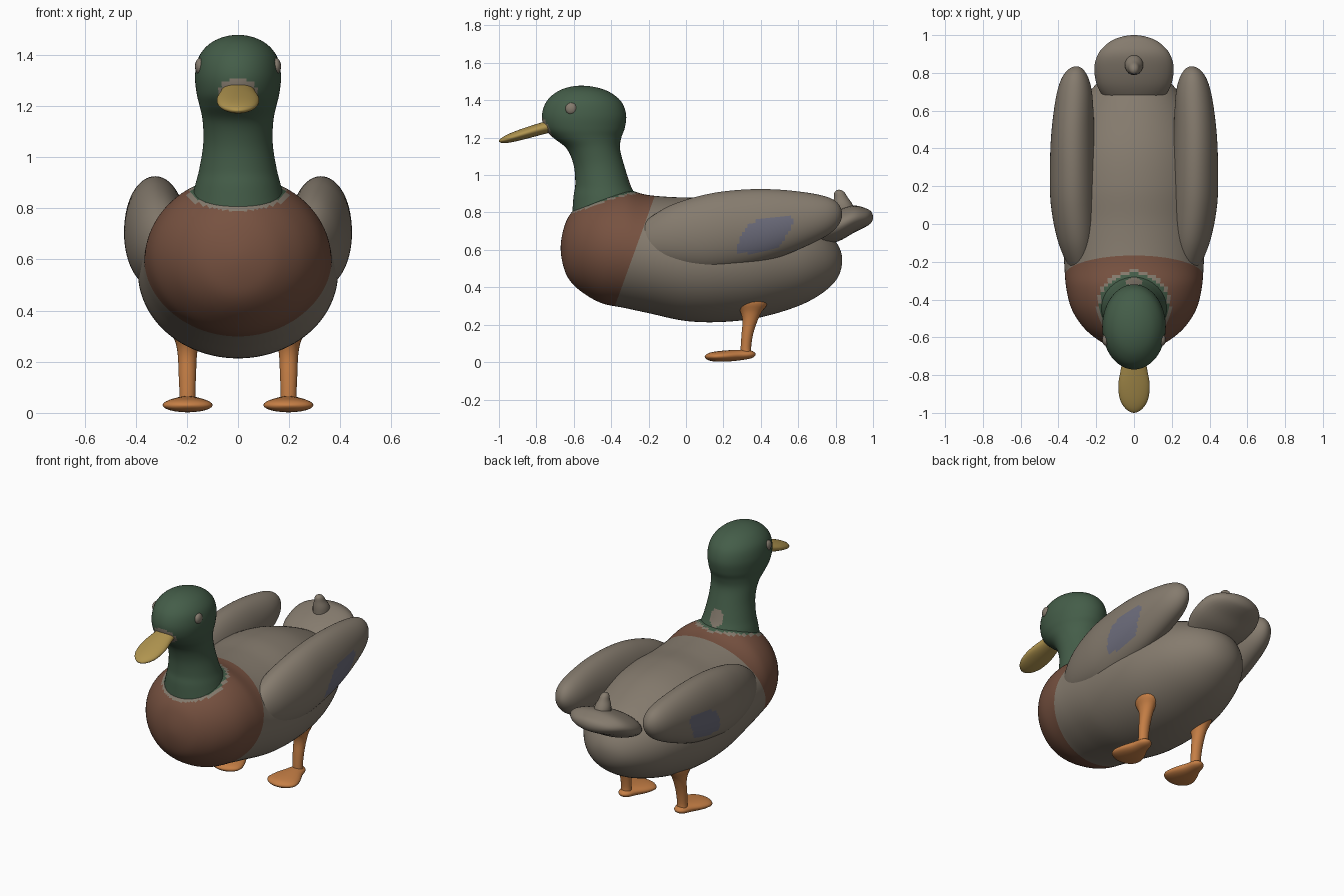
import bpy, bmesh, math
from mathutils import Vector


def material(name, rgb):
    m = bpy.data.materials.new(name)
    m.diffuse_color = (*rgb, 1)
    return m


GREY = material("taupe feather", (0.235, 0.198, 0.155))
BROWN = material("chestnut", (0.185, 0.084, 0.052))
GREEN = material("dark green", (0.058, 0.110, 0.066))
BLUE = material("slate blue", (0.155, 0.155, 0.205))
YELLOW = material("bill yellow", (0.430, 0.295, 0.078))
ORANGE = material("leg orange", (0.560, 0.210, 0.060))


def spline(a, b, c, d, t):
    return [0.5 * (2 * q + (r - p) * t + (2 * p - 5 * q + 4 * r - s) * t * t
                   + (3 * q - p - 3 * r + s) * t ** 3) for p, q, r, s in zip(a, b, c, d)]


def loft(name, sections, mats, sides=32, steps=4, rule=None, cut=None):
    """Smooth skin over ellipses (x, y, z, half width, half depth, tilt); zero width closes a dome."""
    def beyond(end, near):
        return [*near[:3], -near[3], -near[4], near[5]] if end[3] == 0 else end
    s = [beyond(sections[0], sections[1]), *sections, beyond(sections[-1], sections[-2])]
    rows = [spline(*s[i:i + 4], k / steps) for i in range(len(s) - 3) for k in range(steps)]
    rows.append(sections[-1])
    bm = bmesh.new()
    rings = []
    for x, y, z, w, h, tilt in rows:
        a = math.radians(tilt)
        if w < 1e-5:
            rings.append([bm.verts.new((x, y, z))])
            continue
        ring = []
        for k in range(sides):
            t = math.tau * k / sides
            v = h * math.sin(t)
            ring.append(bm.verts.new((x + w * math.cos(t), y + v * math.sin(a), z + v * math.cos(a))))
        rings.append(ring)
    for p, q in zip(rings, rings[1:]):
        for k in range(sides):
            j = (k + 1) % sides
            quad = [p[k % len(p)], p[j % len(p)], q[j % len(q)], q[k % len(q)]]
            bm.faces.new(list(dict.fromkeys(quad)))
    for ring in (rings[0], rings[-1]):
        if len(ring) > 1:
            bm.faces.new(ring)
    bmesh.ops.recalc_face_normals(bm, faces=bm.faces)
    if cut:
        bmesh.ops.bisect_plane(bm, geom=bm.verts[:] + bm.edges[:] + bm.faces[:],
                               plane_co=cut[0], plane_no=cut[1])
    return finish(name, bm, mats, rule)


def finish(name, bm, mats, rule=None):
    for f in bm.faces:
        f.smooth = True
        if rule:
            f.material_index = rule(f.calc_center_median())
    me = bpy.data.meshes.new(name)
    bm.to_mesh(me)
    bm.free()
    for m in mats:
        me.materials.append(m)
    ob = bpy.data.objects.new(name, me)
    bpy.context.collection.objects.link(ob)
    return ob


# Body: chestnut breast ahead of a slanted cut, pale collar around the neck
CUT_CO, CUT_NO = Vector((0, -0.17, 0.88)), Vector((0, 0.58, -0.21))


def body_colour(c):
    r = math.hypot(c.x / 0.183, (c.y + 0.432) / 0.175)
    if c.z > 0.75 and r < 1.07:
        return 2 if r < 0.98 else 0
    return 1 if (c - CUT_CO).dot(CUT_NO) < 0 else 0


body = [(-0.67, 0, 0.61, 0.61), (-0.655, 0.10, 0.51, 0.71), (-0.62, 0.18, 0.435, 0.79),
        (-0.55, 0.265, 0.37, 0.86), (-0.45, 0.33, 0.315, 0.91), (-0.33, 0.36, 0.29, 0.925),
        (-0.2, 0.37, 0.262, 0.893), (0, 0.385, 0.22, 0.88), (0.2, 0.39, 0.215, 0.885),
        (0.4, 0.365, 0.24, 0.86), (0.6, 0.295, 0.30, 0.79), (0.73, 0.21, 0.37, 0.72),
        (0.81, 0.11, 0.45, 0.63), (0.835, 0, 0.545, 0.545)]
loft("body", [(0, y, (b + t) / 2, w, (t - b) / 2, 0) for y, w, b, t in body],
     [GREY, BROWN, GREEN], 96, 8, body_colour, (CUT_CO, CUT_NO))


# Head and neck: one skin, with pale patches at the nape and above the bill
def head_colour(c):
    nape = c.y > -0.4 and math.hypot(c.x / 0.042, (c.z - 0.965) / 0.05) < 1
    brow = c.y < -0.68 and math.hypot(c.x / 0.078, (c.z - 1.255) / 0.052) < 1
    return 1 if nape or brow else 0


head = [(0.76, -0.43, 0.195, 0.18), (0.88, -0.435, 0.17, 0.167), (0.95, -0.445, 0.152, 0.147),
        (1.05, -0.465, 0.136, 0.135), (1.14, -0.495, 0.138, 0.142), (1.20, -0.528, 0.150, 0.182),
        (1.25, -0.542, 0.162, 0.214), (1.32, -0.545, 0.168, 0.225), (1.39, -0.546, 0.154, 0.202),
        (1.44, -0.55, 0.115, 0.148), (1.468, -0.555, 0.062, 0.08), (1.478, -0.56, 0, 0)]
loft("head_and_neck", [(0, y, z, w, h, 90) for z, y, w, h in head], [GREEN, GREY], 64, 6, head_colour)

# Bill
bill = [(-0.70, 1.268, 0.060, 0.034), (-0.76, 1.252, 0.068, 0.033), (-0.85, 1.226, 0.083, 0.031),
        (-0.93, 1.202, 0.074, 0.026), (-0.98, 1.187, 0.042, 0.016), (-1.0, 1.182, 0, 0)]
loft("bill", [(0, y, z, w, h, 0) for y, z, w, h in bill], [YELLOW])

# Tail fan and its curled feather
tail = [(0.62, 0.64, 0.12, 0.06), (0.72, 0.695, 0.19, 0.08), (0.82, 0.733, 0.21, 0.085),
        (0.90, 0.765, 0.190, 0.072), (0.96, 0.773, 0.135, 0.05), (0.99, 0.775, 0.07, 0.03),
        (1.0, 0.775, 0, 0)]
loft("tail", [(0, y, z, w, h, 0) for y, z, w, h in tail], [GREY])
curl = [(0.78, 0.85, 0.050, 0.06), (0.84, 0.84, 0.047, 0.052), (0.88, 0.828, 0.032, 0.037),
        (0.91, 0.82, 0.022, 0.025), (0.922, 0.818, 0, 0)]
loft("tail_curl", [(0, y, z, w, h, 90) for z, y, w, h in curl], [GREY], 20)

# Paired parts
wing = [(-0.30, 0.27, 0, 0.64, 0), (-0.25, 0.28, 0.05, 0.645, 0.08), (-0.1, 0.30, 0.10, 0.67, 0.16),
        (0.1, 0.318, 0.122, 0.69, 0.205), (0.3, 0.323, 0.122, 0.715, 0.207),
        (0.5, 0.323, 0.113, 0.742, 0.18), (0.7, 0.315, 0.092, 0.772, 0.125),
        (0.8, 0.310, 0.055, 0.787, 0.073), (0.835, 0.305, 0, 0.79, 0)]
leg = [(0.03, 0.325, 0.036, 0.032), (0.07, 0.32, 0.031, 0.028), (0.15, 0.328, 0.034, 0.031),
       (0.22, 0.342, 0.037, 0.040), (0.27, 0.348, 0.045, 0.058), (0.32, 0.35, 0.062, 0.09),
       (0.37, 0.35, 0.05, 0.07)]
foot = [(0.372, 0.042, 0, 0), (0.35, 0.041, 0.036, 0.02), (0.29, 0.038, 0.056, 0.028),
        (0.22, 0.033, 0.088, 0.030), (0.16, 0.030, 0.097, 0.027), (0.12, 0.029, 0.065, 0.019),
        (0.10, 0.029, 0, 0)]


def wing_colour(c):
    # slanted speculum on the outer side
    u, v = (c.y - 0.42 - 0.5 * (c.z - 0.68)) / 0.12, (c.z - 0.68 - 0.12 * (c.y - 0.42)) / 0.088
    return 1 if abs(c.x) > 0.33 and u ** 4 + v ** 4 < 1 else 0


for side, s in (("left", -1), ("right", 1)):
    loft(side + "_wing", [(s * x, y, z, w, h, 0) for y, x, w, z, h in wing],
         [GREY, BLUE], 64, 14, wing_colour)
    loft(side + "_leg", [(s * 0.198, y, z, w, h, 90) for z, y, w, h in leg], [ORANGE], 24)
    loft(side + "_foot", [(s * 0.197, y, z, w, h, 0) for y, z, w, h in foot], [ORANGE], 24)
    bm = bmesh.new()
    bmesh.ops.create_uvsphere(bm, u_segments=16, v_segments=10, radius=0.032)
    bmesh.ops.scale(bm, vec=(0.6, 1, 1), verts=bm.verts)
    bmesh.ops.translate(bm, vec=(s * 0.149, -0.613, 1.355), verts=bm.verts)
    finish(side + "_eye", bm, [GREY])
